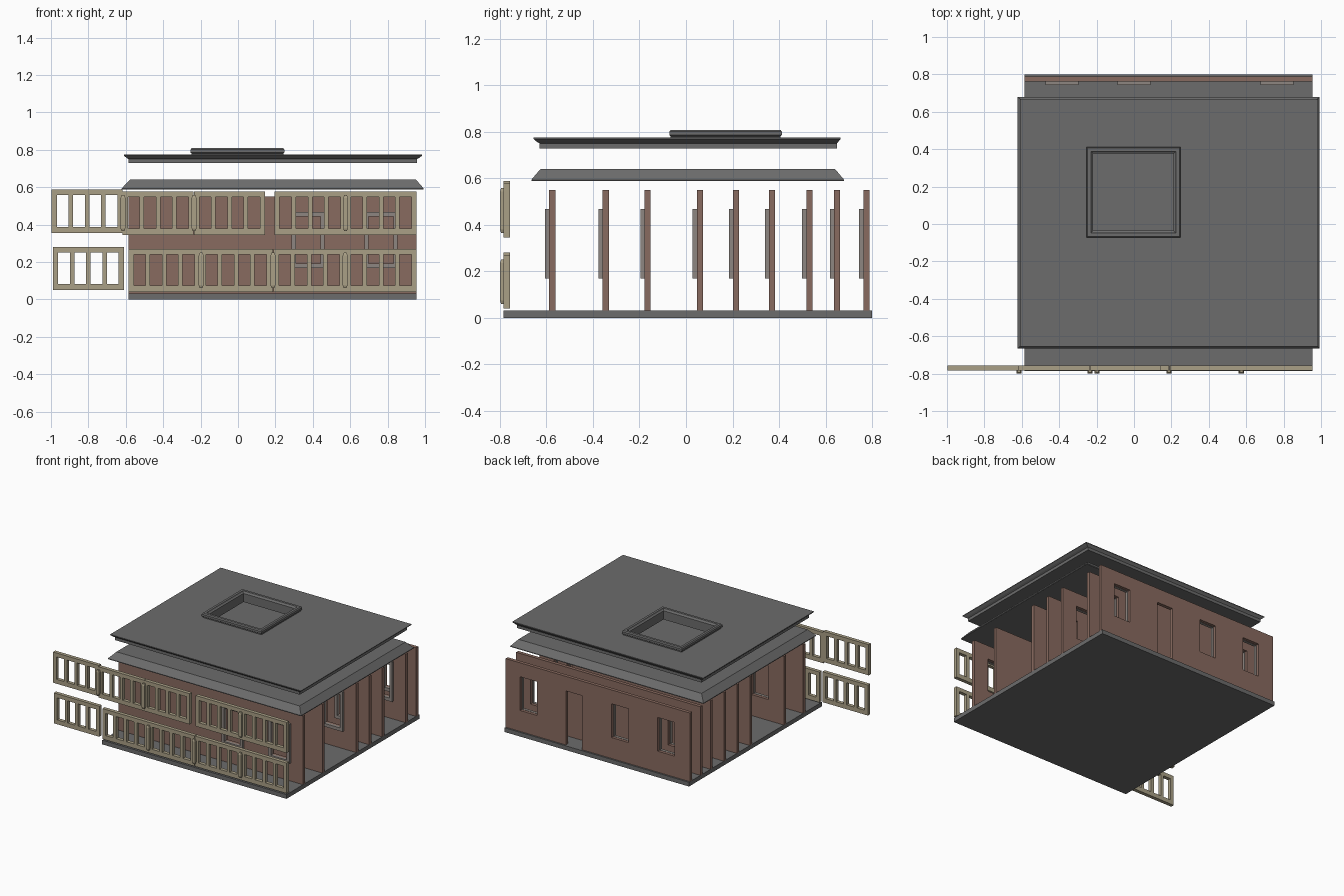
import bpy, bmesh

if "Cube" in bpy.data.objects:
    bpy.data.objects.remove(bpy.data.objects["Cube"])


def material(name, rgb):
    m = bpy.data.materials.new(name)
    m.diffuse_color = (*rgb, 1)
    m.use_nodes = True
    m.node_tree.nodes["Principled BSDF"].inputs["Base Color"].default_value = m.diffuse_color
    return m


BRICK = material("brown_wall", (0.25, 0.145, 0.115))
BEIGE = material("beige_rail", (0.40, 0.35, 0.24))
DARK = material("dark_grey", (0.15, 0.15, 0.15))
FRAME = material("window_grey", (0.27, 0.24, 0.22))


def finish(bm, name, mat):
    bmesh.ops.recalc_face_normals(bm, faces=bm.faces)
    me = bpy.data.meshes.new(name)
    bm.to_mesh(me)
    bm.free()
    me.materials.append(mat)
    ob = bpy.data.objects.new(name, me)
    bpy.context.collection.objects.link(ob)
    return ob


def loft(name, loops, mat, ring=False):
    """Stack of rectangles (x0, x1, y0, y1, z); ring joins last to first."""
    bm = bmesh.new()
    rows = [[bm.verts.new(p) for p in ((a, c, z), (b, c, z), (b, d, z), (a, d, z))]
            for a, b, c, d, z in loops]
    pairs = list(zip(rows, rows[1:]))
    if ring:
        pairs.append((rows[-1], rows[0]))
    else:
        bm.faces.new(rows[0])
        bm.faces.new(rows[-1])
    for lo, hi in pairs:
        for i in range(4):
            j = (i + 1) % 4
            bm.faces.new((lo[i], lo[j], hi[j], hi[i]))
    return finish(bm, name, mat)


def panel(name, x0, x1, z0, z1, holes, y, thick, mat):
    """Upright sheet in the xz plane with rectangular holes, given thickness."""
    xs = sorted({x0, x1, *[v for h in holes for v in h[:2]]})
    zs = sorted({z0, z1, *[v for h in holes for v in h[2:]]})
    bm = bmesh.new()
    grid = [[bm.verts.new((x, y, z)) for z in zs] for x in xs]
    for i in range(len(xs) - 1):
        for k in range(len(zs) - 1):
            cx, cz = (xs[i] + xs[i + 1]) / 2, (zs[k] + zs[k + 1]) / 2
            if any(a < cx < b and c < cz < d for a, b, c, d in holes):
                continue
            bm.faces.new((grid[i][k], grid[i + 1][k], grid[i + 1][k + 1], grid[i][k + 1]))
    bmesh.ops.delete(bm, geom=[v for v in bm.verts if not v.link_faces], context='VERTS')
    ob = finish(bm, name, mat)
    mod = ob.modifiers.new("thickness", 'SOLIDIFY')
    mod.thickness = thick
    mod.offset = 0
    return ob


# Floor slab
loft("floor_slab", [(-0.585, 0.955, -0.785, 0.80, 0.0),
                    (-0.585, 0.955, -0.785, 0.80, 0.032)], DARK)

# Walls: y, x start, x end, window centres, door centre
WALLS = [
    (-0.575, -0.585, 0.955, (0.375, 0.765), None),
    (-0.345, -0.585, 0.955, (-0.385, 0.0), None),
    (-0.165, -0.20, 0.57, (0.0, 0.385), None),
    (0.06, -0.585, 0.955, (-0.385, 0.765), None),
    (0.215, -0.585, 0.955, (0.375, 0.765), None),
    (0.37, -0.585, 0.955, (-0.385, 0.765), None),
    (0.53, -0.585, 0.57, (-0.385, 0.0), None),
    (0.65, -0.585, 0.955, (-0.385, 0.765), None),
    (0.775, -0.585, 0.955, (-0.385, 0.0, 0.765), 0.385),
]
for n, (y, x0, x1, windows, door) in enumerate(WALLS, 1):
    holes = [(c - 0.07, c + 0.07, 0.19, 0.445) for c in windows]
    if door is not None:
        holes.append((door - 0.068, door + 0.068, 0.032, 0.44))
    panel(f"wall_{n}", x0, x1, 0.032, 0.55, holes, y, 0.026, BRICK)
    # Window frames on the front face of the wall
    for k, c in enumerate(windows, 1):
        panel(f"window_frame_{n}_{k}", c - 0.088, c + 0.088, 0.168, 0.467,
              [(c - 0.066, c + 0.066, 0.192, 0.443)], y - 0.020, 0.022, FRAME)

# Balcony rails: panel starts for the upper and lower rows
PW = 0.38
for row, z0, z1, starts in (("upper", 0.345, 0.577, (-0.997, -0.617, -0.235, 0.195, 0.575)),
                            ("lower", 0.04, 0.27, (-0.99, -0.585, -0.2, 0.19, 0.575))):
    for n, x in enumerate(starts, 1):
        dz = 0.01 if n == 1 else 0.0
        holes = [(x + 0.028 + 0.087 * i, x + 0.091 + 0.087 * i, z0 + dz + 0.033, z1 + dz - 0.03)
                 for i in range(4)]
        w = PW + (0.007 if row == "lower" and n > 1 else 0)
        w = min(w, 0.955 - x)
        panel(f"rail_{row}_{n}", x, x + w, z0 + dz, z1 + dz, holes, -0.77, 0.027, BEIGE)
    # Rounded posts covering the joints
    posts = (-0.615, -0.235, 0.575) if row == "upper" else (-0.197, 0.187, 0.573)
    for n, x in enumerate(posts, 1):
        a, b = z0 + 0.02, z1 - 0.02
        loft(f"rail_post_{row}_{n}", [(x - 0.007, x + 0.007, -0.795, -0.78, a),
                                      (x - 0.013, x + 0.013, -0.80, -0.78, a + 0.015),
                                      (x - 0.013, x + 0.013, -0.80, -0.78, b - 0.015),
                                      (x - 0.007, x + 0.007, -0.795, -0.78, b)], BEIGE)

# Lower roof with sloping eaves
loft("lower_roof", [(-0.622, 0.993, -0.665, 0.68, 0.588),
                    (-0.622, 0.993, -0.665, 0.68, 0.593),
                    (-0.578, 0.952, -0.625, 0.64, 0.64)], DARK)

# Upper roof with flared cornice and a skylight opening
OPEN = (-0.22, 0.215, -0.038, 0.38)
loft("upper_roof", [(*OPEN, 0.728),
                    (-0.585, 0.957, -0.63, 0.65, 0.728),
                    (-0.585, 0.957, -0.63, 0.65, 0.75),
                    (-0.597, 0.970, -0.642, 0.655, 0.757),
                    (-0.610, 0.985, -0.655, 0.665, 0.769),
                    (-0.610, 0.985, -0.655, 0.665, 0.774),
                    (*OPEN, 0.774)], DARK, ring=True)

# Raised moulding around the skylight
CURB = [(0.0, 0.765), (0.03, 0.765), (0.03, 0.78), (0.036, 0.785),
        (0.036, 0.80), (0.03, 0.808), (0.012, 0.808), (0.008, 0.80), (0.0, 0.795)]
loft("skylight_curb", [(-0.218 - d, 0.212 + d, -0.036 - d, 0.376 + d, z) for d, z in CURB],
     DARK, ring=True)
